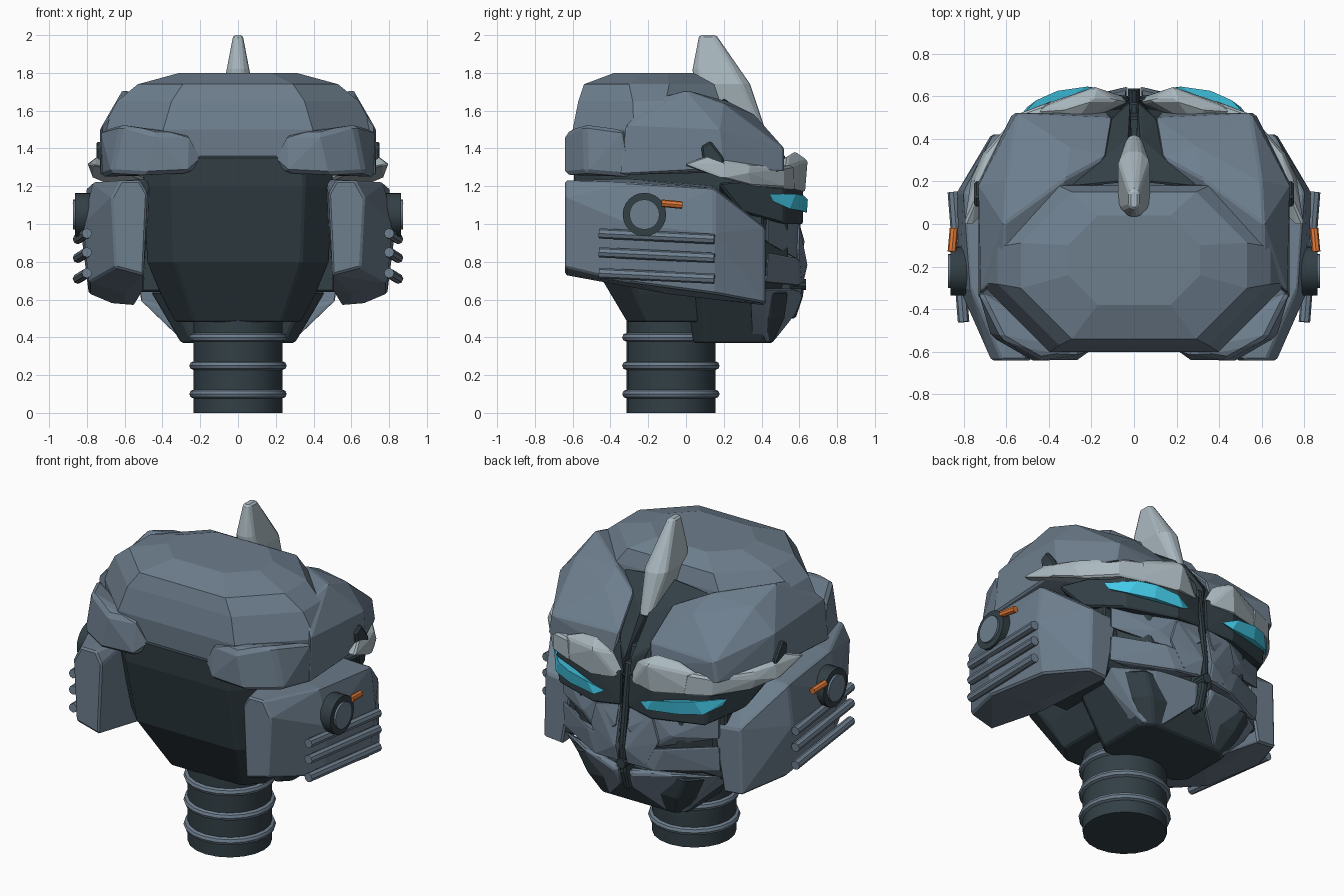
import bpy
import bmesh
from mathutils import Vector

default_cube = bpy.data.objects.get("Cube")
if default_cube:
    bpy.data.objects.remove(default_cube, do_unlink=True)


def make_material(name, red, green, blue):
    material = bpy.data.materials.new(name)
    material.use_nodes = True
    colour = (red, green, blue, 1)
    material.diffuse_color = colour
    shader = material.node_tree.nodes["Principled BSDF"]
    shader.inputs["Base Color"].default_value = colour
    shader.inputs["Roughness"].default_value = .6
    return material


steel = make_material("steel blue", .155, .21, .27)
dark = make_material("dark slate", .032, .05, .06)
silver = make_material("silver", .4, .48, .52)
cyan = make_material("cyan glow", .06, .62, .85)
orange = make_material("orange", .75, .19, .04)


def mirror_object(obj):
    modifier = obj.modifiers.new("mirror", "MIRROR")
    modifier.use_axis = (True, False, False)
    modifier.use_clip = False
    modifier.use_mirror_merge = False


def hull(name, material, points, mirrored=True, bevel=.01):
    """Faceted solid wrapped round a few corner points."""
    bm = bmesh.new()
    for point in points:
        bm.verts.new(point)
    result = bmesh.ops.convex_hull(bm, input=list(bm.verts))
    loose = {v for v in result["geom_interior"] + result["geom_unused"]
             if isinstance(v, bmesh.types.BMVert)}
    bmesh.ops.delete(bm, geom=list(loose), context="VERTS")
    bmesh.ops.dissolve_limit(bm, angle_limit=.05, verts=list(bm.verts), edges=list(bm.edges))
    bmesh.ops.recalc_face_normals(bm, faces=list(bm.faces))
    mesh = bpy.data.meshes.new(name)
    bm.to_mesh(mesh)
    bm.free()
    mesh.materials.append(material)
    obj = bpy.data.objects.new(name, mesh)
    bpy.context.collection.objects.link(obj)
    if mirrored:
        mirror_object(obj)
    if bevel:
        modifier = obj.modifiers.new("bevel", "BEVEL")
        modifier.width = bevel
        modifier.segments = 1
        modifier.limit_method = "ANGLE"
    return obj


def octagon(z, half_width, back, front, cut):
    """Chamfered rectangle at height z."""
    c = cut * half_width
    corners = []
    for side in (-1, 1):
        for y, inward in ((back, c), (front, -c)):
            corners.append((side * (half_width - c), y, z))
            corners.append((side * half_width, y + inward, z))
    return corners


def stack(name, material, cut, rings, bevel=.01):
    points = [p for ring in rings for p in octagon(*ring, cut)]
    return hull(name, material, points, mirrored=False, bevel=bevel)


def finish(name, material, mirrored=False):
    obj = bpy.context.object
    obj.name = name
    obj.data.materials.append(material)
    bpy.ops.object.shade_smooth_by_angle()
    if mirrored:
        mirror_object(obj)
    return obj


def rod(name, material, start, end, radius, sides=8, mirrored=True):
    start, end = Vector(start), Vector(end)
    axis = end - start
    bpy.ops.mesh.primitive_cylinder_add(
        vertices=sides, radius=radius, depth=axis.length)
    obj = bpy.context.object
    matrix = axis.to_track_quat("Z", "Y").to_matrix().to_4x4()
    matrix.translation = (start + end) / 2
    obj.data.transform(matrix)
    return finish(name, material, mirrored)


# Neck with three raised rings
rod("neck", dark, (0, -.08, 0), (0, -.08, .55), .235, 20, False)
for index in range(3):
    bpy.ops.mesh.primitive_torus_add(
        location=(0, -.08, .1 + .15 * index), major_radius=.235,
        minor_radius=.023, major_segments=20, minor_segments=8)
    finish("neck_ring", steel)

# Dark inner skull, chin core, cheek liners and the ridge under the crest
stack("inner_skull", dark, .3, [
    (.48, .33, -.31, .4), (.63, .41, -.37, .5),
    (.8, .48, -.5, .54), (1.2, .5, -.59, .54), (1.36, .5, -.6, .5)])
stack("chin_core", dark, .2, [
    (.37, .3, .04, .46), (.5, .38, .02, .52), (.64, .46, 0, .54)])
hull("cheek_liner", dark, [
    (x, y, z) for x in (.3, .56) for y in (-.1, .41) for z in (.64, 1.15)])
hull("forehead_ridge", dark, [
    (.3, .17, 1.63), (.3, .2, 1.3), (.12, .33, 1.56), (.03, .4, 1.53),
    (.1, .5, 1.36), (.02, .57, 1.3), (.02, .58, 1.2), (0, .2, 1.68),
    (0, .3, 1.2)])

# Helmet dome
stack("helmet_dome", steel, .45, [
    (1.34, .7, -.59, .18), (1.5, .72, -.6, .2), (1.65, .64, -.57, .18),
    (1.74, .53, -.54, .15), (1.8, .31, -.38, .04)], bevel=0)

# Side lobes sweeping forward over the brow
hull("helmet_lobe", steel, [
    (.61, -.22, 1.65), (.61, 0, 1.71), (.31, .22, 1.65), (.13, .32, 1.57),
    (.1, .5, 1.4), (.12, .52, 1.28), (.57, .52, 1.28), (.55, .52, 1.4),
    (.3, .36, 1.58), (.6, .2, 1.64), (.73, .2, 1.29), (.73, .18, 1.5),
    (.73, -.35, 1.26), (.72, -.32, 1.52), (.4, 0, 1.3)])
hull("helmet_rear_corner", steel, [
    (.18, -.58, 1.34), (.26, -.61, 1.48), (.26, -.64, 1.27),
    (.48, -.64, 1.26), (.44, -.64, 1.48), (.73, -.28, 1.25),
    (.73, -.32, 1.5), (.67, -.53, 1.27), (.62, -.54, 1.53),
    (.3, -.45, 1.26)], bevel=.02)

# Cheek guards
hull("cheek_guard", steel, [
    (.48, -.64, 1.16), (.52, -.64, 1.23), (.62, -.64, 1.23),
    (.67, -.64, 1.14), (.65, -.64, .77), (.5, -.64, .73),
    (.46, -.3, 1.24), (.77, -.3, 1.22), (.82, -.3, 1), (.79, -.3, .69),
    (.5, -.2, .65), (.6, -.1, .63), (.8, .15, 1.19), (.83, .15, .95),
    (.79, .15, .63), (.6, .15, .6), (.66, .42, .98), (.67, .42, .58),
    (.48, .42, .96), (.55, .42, .57), (.46, .15, 1.2)])

# Cheek slats, ear discs and orange pins
for top in (.95, .85, .74):
    rod("cheek_slat", steel, (.8, -.46, top), (.848, .15, top - .03), .027)
rod("ear_ring", dark, (.78, -.22, 1.05), (.862, -.22, 1.05), .115, 24)
rod("ear_disc", steel, (.8, -.22, 1.05), (.874, -.22, 1.05), .08, 20)
rod("ear_pin", orange, (.855, -.13, 1.11), (.845, -.02, 1.1), .02)

# Visor band with the eyes
hull("visor_frame", dark, [
    (.02, .6, 1.02), (.02, .59, 1.22), (.2, .62, 1), (.2, .62, 1.22),
    (.5, .52, 1), (.52, .52, 1.24), (.62, .3, 1.06), (.7, .17, 1.22),
    (.5, .17, 1.1), (.1, .4, 1.02)])
hull("eye", cyan, [
    (.12, .62, 1.09), (.18, .64, 1.06), (.22, .645, 1.13), (.36, .625, 1.15),
    (.46, .58, 1.16), (.59, .44, 1.16), (.57, .46, 1.12),
    (.5, .55, 1.08), (.36, .61, 1.07), (.3, .5, 1.1)], bevel=0)

# Silver brows and their temple wings
hull("brow", silver, [
    (.03, .57, 1.22), (.05, .6, 1.18), (.2, .63, 1.17), (.18, .645, 1.34),
    (.08, .58, 1.32), (.2, .58, 1.385), (.33, .54, 1.36), (.46, .55, 1.19),
    (.48, .53, 1.3), (.3, .45, 1.3)])
hull("brow_wing", silver, [
    (.38, .58, 1.18), (.4, .57, 1.31), (.54, .52, 1.3), (.54, .52, 1.19),
    (.68, .35, 1.2), (.71, .33, 1.27), (.69, .34, 1.31), (.77, .2, 1.24),
    (.75, .2, 1.32), (.75, .1, 1.36), (.8, -.01, 1.32), (.76, -.01, 1.31),
    (.6, .15, 1.28)])
hull("temple_fin", dark, [
    (x, y, z) for x in (.66, .75) for y, z in
    ((.08, 1.41), (.13, 1.44), (.09, 1.33), (.2, 1.31), (.2, 1.35))])

# Crest
stack("crest", silver, .6, [
    (1.5, .04, .2, .42), (1.74, .075, .04, .34), (1.82, .06, .035, .28),
    (2, .025, .07, .16)])

# Nose plates, mask blades fanning outwards, jaw and centre seam
hull("nose_plate", steel, [
    (.03, .59, 1.04), (.03, .645, .78), (.03, .62, .68), (.2, .6, 1),
    (.24, .595, .86), (.16, .61, .7), (.1, .45, .85)])
hull("upper_mask", steel, [
    (.03, .59, 1.04), (.03, .63, .9), (.2, .59, 1.02), (.15, .61, .8),
    (.54, .43, 1.04), (.54, .43, .9), (.3, .57, .9), (.3, .4, .92)])
hull("lower_mask", steel, [
    (.03, .64, .78), (.03, .62, .68), (.2, .6, .67), (.54, .42, .69),
    (.54, .43, .85), (.26, .59, .82), (.2, .42, .7)])
hull("jaw", steel, [
    (.03, .6, .65), (.06, .62, .62), (.03, .58, .52), (.18, .47, .38),
    (.28, .43, .37), (.31, .35, .4), (.52, .34, .6), (.53, .42, .66),
    (.3, .56, .66), (.2, .36, .5)])
hull("centre_seam", dark, [
    (x, y, z) for x in (-.02, .02) for y, z in
    ((.58, .5), (.62, .62), (.63, .8), (.6, 1.05), (.57, 1.28), (.4, .5), (.4, 1.28))])
rod("chin_stud", dark, (0, .55, .68), (0, .635, .68), .03, 10, False)
